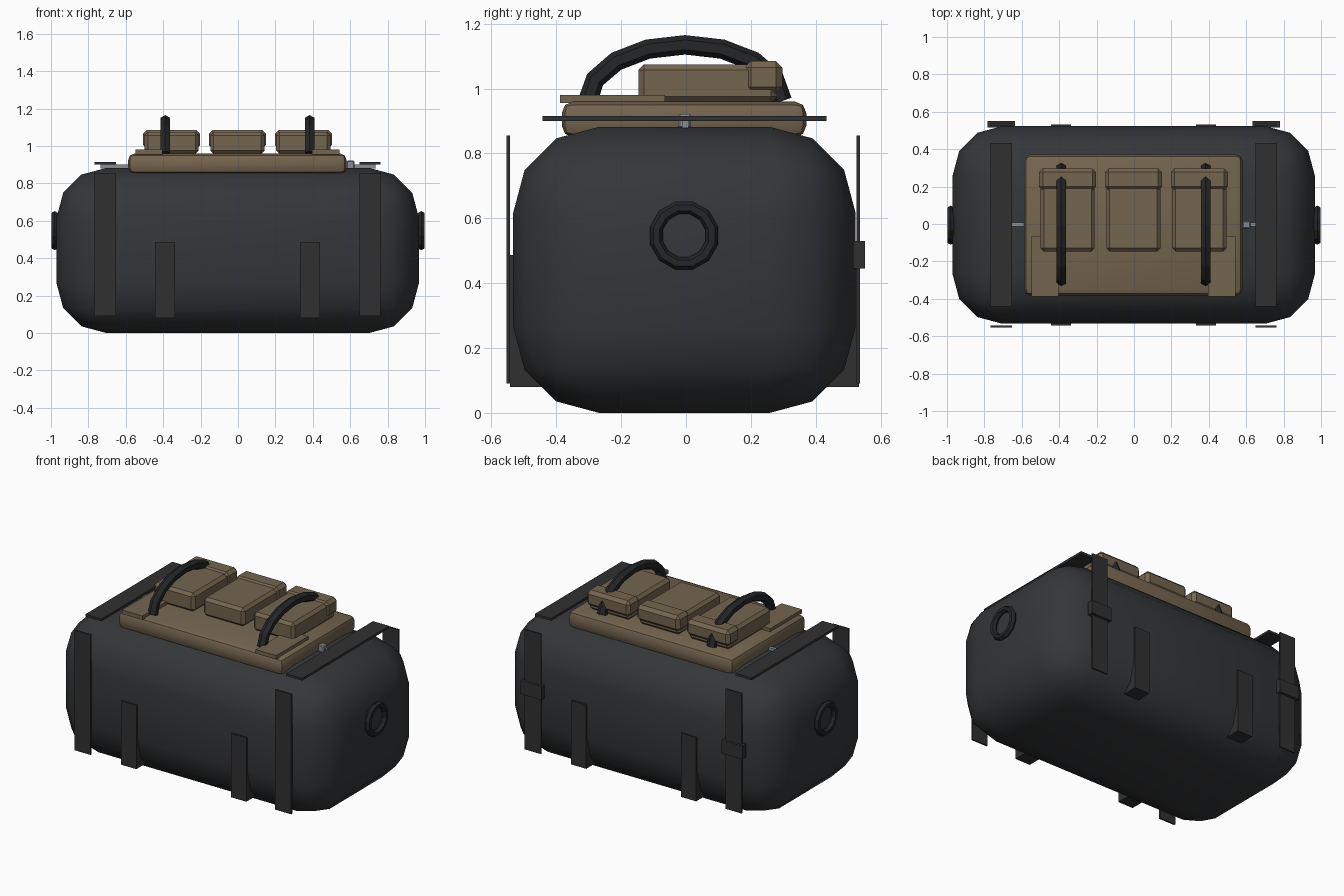
import bpy, bmesh, math
from mathutils import Vector

if "Cube" in bpy.data.objects:
    bpy.data.objects.remove(bpy.data.objects["Cube"])


def material(name, rgb):
    m = bpy.data.materials.new(name)
    m.diffuse_color = (*rgb, 1)
    m.use_nodes = True
    m.node_tree.nodes["Principled BSDF"].inputs["Base Color"].default_value = m.diffuse_color
    return m


DARK = material("dark_fabric", (0.035, 0.037, 0.040))
WEB = material("webbing", (0.030, 0.030, 0.031))
RUBBER = material("rubber", (0.018, 0.019, 0.021))
TAN = material("tan_fabric", (0.175, 0.130, 0.078))
METAL = material("metal", (0.25, 0.27, 0.29))


def finish(name, bm, mat, smooth=None):
    bmesh.ops.recalc_face_normals(bm, faces=bm.faces[:])
    me = bpy.data.meshes.new(name)
    bm.to_mesh(me)
    bm.free()
    me.materials.append(mat)
    ob = bpy.data.objects.new(name, me)
    bpy.context.collection.objects.link(ob)
    if smooth:
        bpy.ops.object.select_all(action='DESELECT')
        ob.select_set(True)
        bpy.context.view_layer.objects.active = ob
        bpy.ops.object.shade_smooth_by_angle(angle=math.radians(smooth))
    return ob


def box(name, x, y, z, mat, bevel=0, segments=1, smooth=None):
    """Box from (min, max) ranges, with optional rounded edges."""
    bm = bmesh.new()
    bmesh.ops.create_cube(bm, size=1)
    for v in bm.verts:
        v.co = Vector([(a + b) / 2 + c * (b - a) for (a, b), c in zip((x, y, z), v.co)])
    if bevel:
        bmesh.ops.bevel(bm, geom=bm.edges[:], offset=bevel, segments=segments,
                        profile=0.5, affect='EDGES')
    return finish(name, bm, mat, smooth)


def sweep(name, path, radius, sides, normal, mat, closed=False):
    """Tube along a planar path; normal is the plane's normal."""
    bm = bmesh.new()
    n, rings = len(path), []
    for i, p in enumerate(path):
        a = path[(i - 1) % n] if closed or i else p
        b = path[(i + 1) % n] if closed or i < n - 1 else p
        side = (b - a).normalized().cross(normal)
        angles = [math.tau * k / sides for k in range(sides)]
        rings.append([bm.verts.new(p + radius * (math.cos(t) * side + math.sin(t) * normal))
                      for t in angles])
    for i in range(n if closed else n - 1):
        r, q = rings[i], rings[(i + 1) % n]
        for k in range(sides):
            j = (k + 1) % sides
            bm.faces.new((r[k], r[j], q[j], q[k]))
    if not closed:
        bm.faces.new(rings[0])
        bm.faces.new(rings[-1])
    return finish(name, bm, mat)


def span(c, w):
    return (c - w / 2, c + w / 2)


X = Vector((1, 0, 0))

# Main bag and the padded top panel
box("bag_body", (-0.97, 0.967), (-0.533, 0.523), (0, 0.882), DARK, 0.265, 3, 40)
box("top_panel", (-0.587, 0.58), (-0.383, 0.371), (0.85, 0.96), TAN, 0.035, 2, 35)

# Three pouches with raised lids
for i, label in zip((-1, 0, 1), ("left", "middle", "right")):
    x = i * 0.352 - 0.003
    box(f"pouch_{label}", span(x, 0.29), (-0.147, 0.28), (0.957, 1.075), TAN, 0.018)
    box(f"pouch_lid_{label}", span(x, 0.305), (0.18, 0.297), (0.985, 1.085), TAN, 0.02)

for s, label in ((-1, "left"), (1, "right")):
    # Flat patches on the panel's front corners
    box(f"corner_patch_{label}", span(s * 0.472 - 0.003, 0.145), (-0.388, -0.065),
        (0.955, 0.98), TAN)

    # Arched carry handles
    arc = [Vector((s * 0.386 - 0.003, -0.003 - 0.3 * math.cos(t), 0.962 + 0.173 * math.sin(t)))
           for t in (math.pi * k / 8 for k in range(9))]
    sweep(f"handle_{label}", arc, 0.03, 6, X, RUBBER)

    # Compression strap: top, front and back webbing plus the back buckle
    xs = span(s * 0.708 - 0.002, 0.113)
    box(f"strap_top_{label}", xs, (-0.442, 0.433), (0.9, 0.915), WEB)
    box(f"strap_front_{label}", xs, (-0.553, -0.542), (0.09, 0.855), WEB)
    box(f"strap_back_{label}", xs, (0.526, 0.536), (0.09, 0.855), WEB)
    box(f"strap_buckle_{label}", span(s * 0.708 - 0.002, 0.147), (0.515, 0.552),
        (0.445, 0.53), WEB)

    # Low support straps hugging the underside, front and back
    xl = span(s * 0.388 - 0.003, 0.108)
    box(f"lower_strap_front_{label}", xl, (-0.543, -0.41), (0.08, 0.487), WEB)
    box(f"lower_strap_back_{label}", xl, (0.40, 0.533), (0.08, 0.487), WEB)

    # Ring on each end
    ring = [Vector((s * 0.98, -0.006 + 0.088 * math.cos(t), 0.547 + 0.088 * math.sin(t)))
            for t in (math.tau * (k + 0.5) / 12 for k in range(12))]
    sweep(f"end_ring_{label}", ring, 0.02, 6, X, RUBBER, closed=True)

    # Metal pull beside the panel
    box(f"pull_rod_{label}", span(s * 0.655, 0.16), (-0.013, 0.008), (0.878, 0.9), METAL)

box("pull_slider", (0.58, 0.622), (-0.024, 0.016), (0.878, 0.921), METAL, 0.005)
